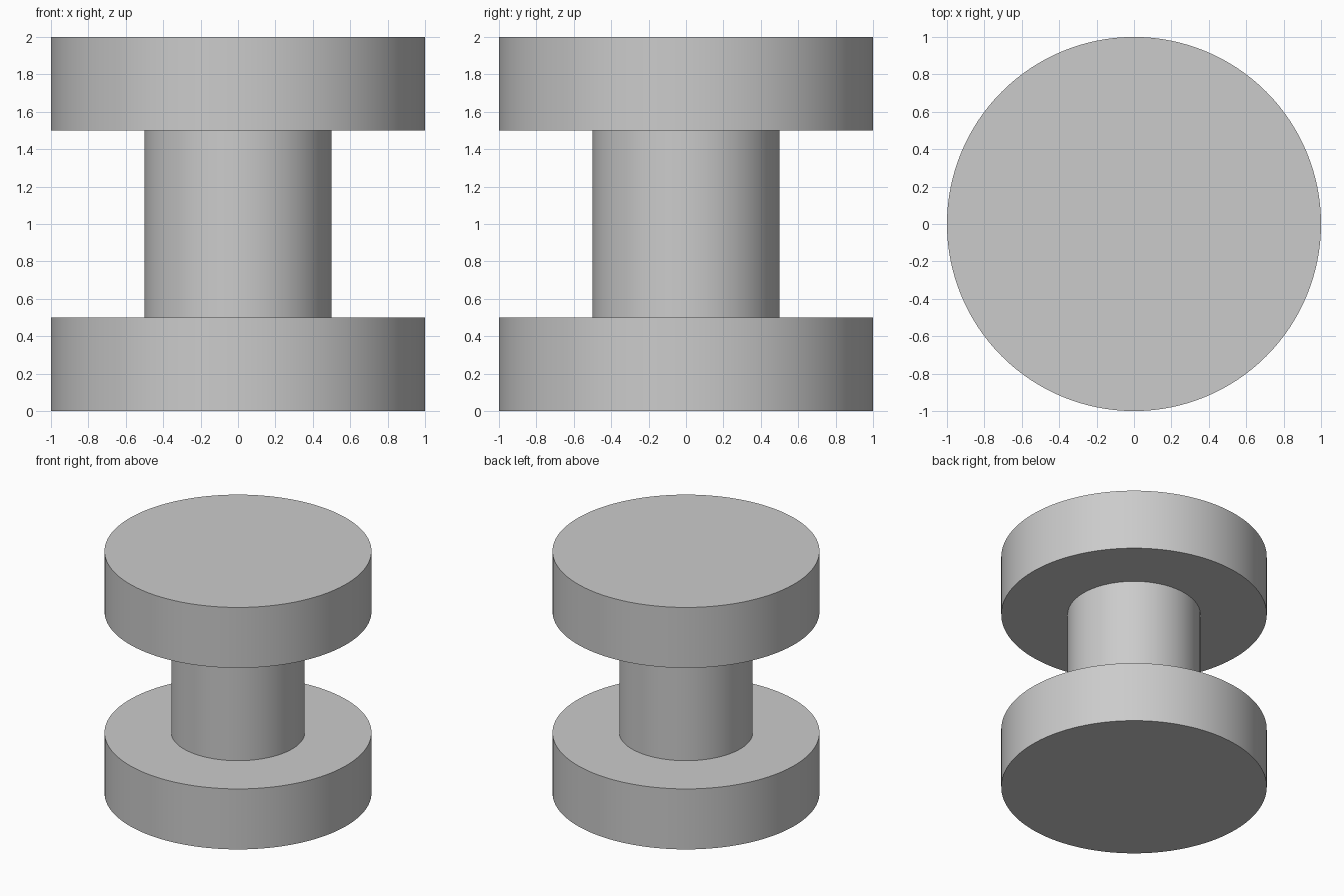
import bpy
import math

default_cube = bpy.data.objects.get("Cube")
if default_cube:
    bpy.data.objects.remove(default_cube, do_unlink=True)

# One plain grey for the whole spool
GREY = (0.6, 0.6, 0.6, 1.0)
grey = bpy.data.materials.new("light_grey")
grey.use_nodes = True
grey.diffuse_color = GREY
grey.node_tree.nodes["Principled BSDF"].inputs["Base Color"].default_value = GREY


def add_disc(name, radius, bottom, top):
    """Upright smooth cylinder between two heights."""
    bpy.ops.mesh.primitive_cylinder_add(
        vertices=128, radius=radius, depth=top - bottom,
        location=(0, 0, (bottom + top) / 2))
    part = bpy.context.object
    part.name = part.data.name = name
    part.data.materials.append(grey)
    bpy.ops.object.shade_smooth_by_angle(angle=math.radians(30))
    return part


# Two wide flanges joined by a narrow core
add_disc("bottom_flange", 1.0, 0.0, 0.5)
add_disc("core", 0.5, 0.5, 1.5)
add_disc("top_flange", 1.0, 1.5, 2.0)
